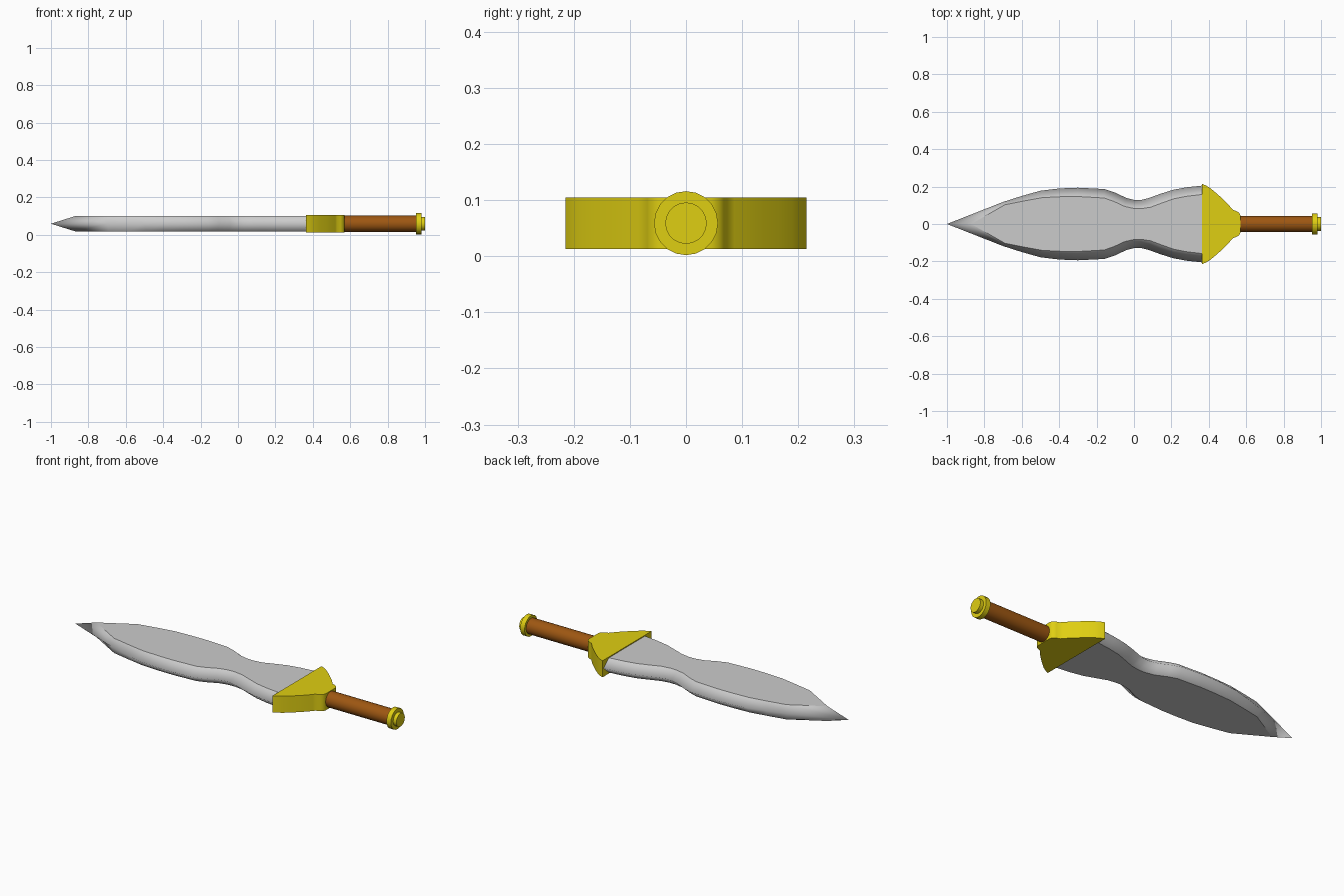
import bpy, bmesh, math

if "Cube" in bpy.data.objects:
    bpy.data.objects.remove(bpy.data.objects["Cube"])

MID = 0.059  # height of the sword's centre plane


def material(name, rgb):
    m = bpy.data.materials.new(name)
    m.diffuse_color = (*rgb, 1)
    m.use_nodes = True
    m.node_tree.nodes["Principled BSDF"].inputs["Base Color"].default_value = m.diffuse_color
    return m


steel = material("steel grey", (0.60, 0.60, 0.60))
gold = material("gold", (0.74, 0.62, 0.006))
leather = material("brown leather", (0.34, 0.095, 0.006))


def finish(name, bm, mat, angle):
    bmesh.ops.recalc_face_normals(bm, faces=bm.faces)
    me = bpy.data.meshes.new(name)
    bm.to_mesh(me)
    bm.free()
    me.materials.append(mat)
    ob = bpy.data.objects.new(name, me)
    bpy.context.collection.objects.link(ob)
    bpy.ops.object.select_all(action='DESELECT')
    ob.select_set(True)
    bpy.context.view_layer.objects.active = ob
    bpy.ops.object.shade_smooth_by_angle(angle=math.radians(angle))
    return ob


def rod(name, x0, x1, r, mat, sides):
    """Cylinder lying along x."""
    bpy.ops.mesh.primitive_cylinder_add(
        vertices=sides, radius=r, depth=x1 - x0,
        location=((x0 + x1) / 2, 0, MID), rotation=(0, math.pi / 2, 0))
    ob = bpy.context.object
    ob.name = name
    ob.data.materials.append(mat)
    bpy.ops.object.shade_smooth_by_angle(angle=math.radians(35))
    return ob


# Blade: each station is ridge x, ridge half width, flat x, flat half width
stations = [
    (-0.70, 0.118, -0.69, 0.103), (-0.60, 0.150, -0.59, 0.123),
    (-0.50, 0.178, -0.49, 0.141), (-0.40, 0.190, -0.39, 0.146),
    (-0.30, 0.194, -0.30, 0.147), (-0.16, 0.187, -0.16, 0.139),
    (-0.10, 0.167, -0.11, 0.122), (-0.04, 0.139, -0.05, 0.094),
    (0.00, 0.129, 0.00, 0.083), (0.04, 0.129, 0.04, 0.082),
    (0.08, 0.139, 0.09, 0.090), (0.14, 0.161, 0.14, 0.109),
    (0.21, 0.183, 0.21, 0.134), (0.28, 0.196, 0.28, 0.148),
    (0.38, 0.207, 0.38, 0.160)]
ridge = ([(-1, 0)] + [(s[0], s[1]) for s in stations]
         + [(s[0], -s[1]) for s in reversed(stations)])
flat = ([(-0.87, 0)] + [(s[2], s[3]) for s in stations]
        + [(s[2], -s[3]) for s in reversed(stations)])
bm = bmesh.new()
edge = [bm.verts.new((x, y, MID)) for x, y in ridge]
n = len(edge)
for side in (1, -1):
    face = [bm.verts.new((x, y, MID + side * 0.041)) for x, y in flat]
    bm.faces.new(face)
    for i in range(n):
        j = (i + 1) % n
        if i == len(stations):  # open end hidden in the guard
            continue
        bm.faces.new((edge[i], edge[j], face[j], face[i]))
blade = finish("blade", bm, steel, 180)
# Crisp border around the flats, smooth cutting edge
bm = bmesh.new()
bm.from_mesh(blade.data)
for e in bm.edges:
    if all(abs(v.co.z - MID) > 0.03 for v in e.verts):
        e.smooth = False
bm.to_mesh(blade.data)
bm.free()

# Guard: mirrored outline extruded upwards
half = [(0.363, 0.215), (0.385, 0.206), (0.410, 0.190), (0.440, 0.165),
        (0.470, 0.138), (0.500, 0.109), (0.520, 0.086), (0.530, 0.075),
        (0.548, 0.069), (0.562, 0.060), (0.569, 0.045)]
outline = half + [(x, -y) for x, y in reversed(half)]
bm = bmesh.new()
base = bm.faces.new([bm.verts.new((x, y, 0.013)) for x, y in outline])
top = bmesh.ops.extrude_face_region(bm, geom=[base])["geom"]
bmesh.ops.translate(bm, vec=(0, 0, 0.092),
                    verts=[v for v in top if isinstance(v, bmesh.types.BMVert)])
finish("guard", bm, gold, 35)

# Handle and stepped pommel
rod("handle", 0.55, 0.96, 0.043, leather, 24)
rod("pommel_disc", 0.953, 0.980, 0.057, gold, 20)
rod("pommel_cap", 0.975, 1.0, 0.037, gold, 20)
